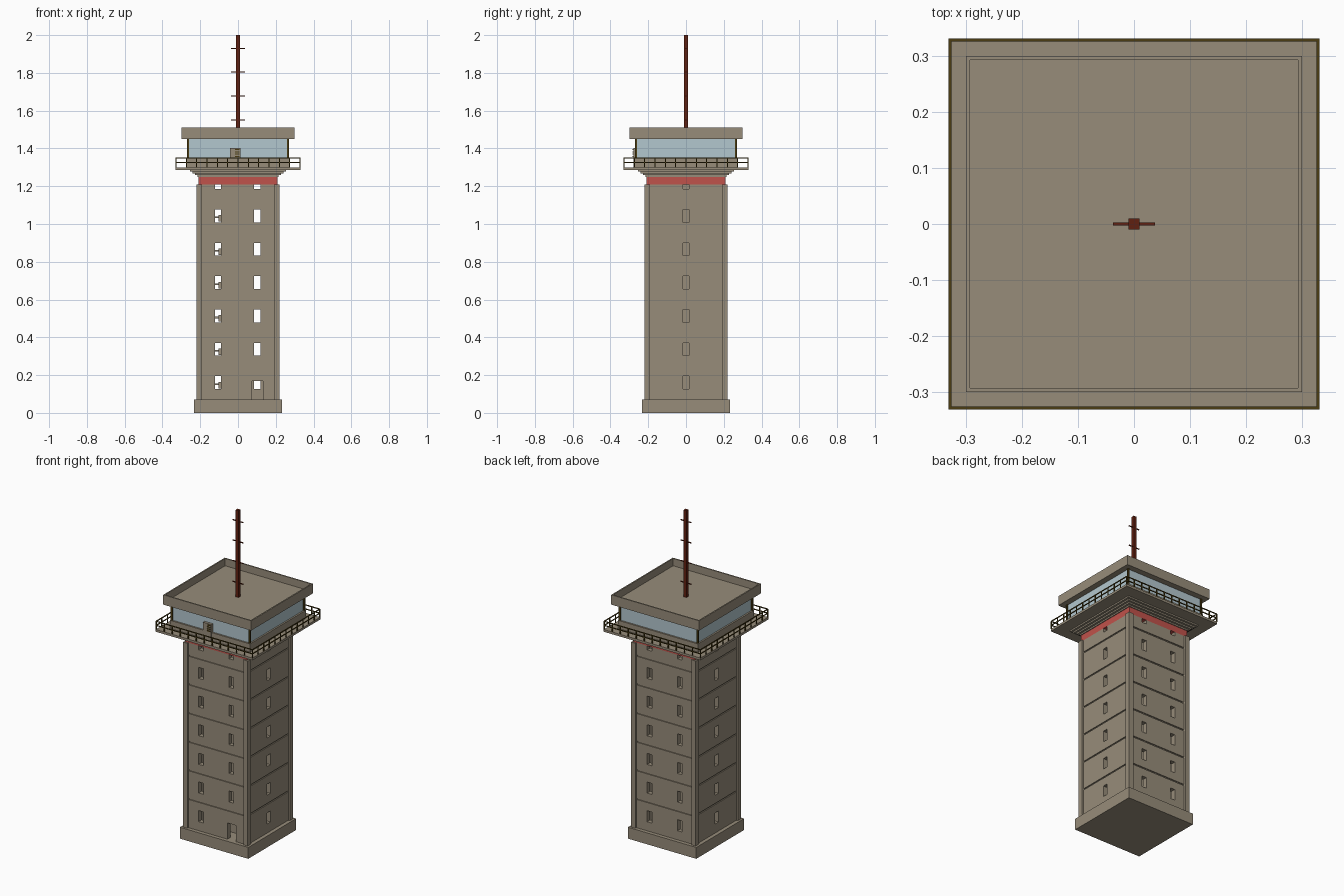
import bpy, bmesh
from mathutils import Matrix, Vector

if "Cube" in bpy.data.objects:
    bpy.data.objects.remove(bpy.data.objects["Cube"], do_unlink=True)


def material(name, rgb):
    m = bpy.data.materials.new(name)
    m.use_nodes = True
    m.diffuse_color = (*rgb, 1)
    m.node_tree.nodes["Principled BSDF"].inputs["Base Color"].default_value = (*rgb, 1)
    return m


CONCRETE = material("concrete", (0.31, 0.265, 0.195))
RED = material("red_band", (0.53, 0.085, 0.07))
GLASS = material("pale_glass", (0.45, 0.57, 0.62))
METAL = material("dark_bronze", (0.07, 0.045, 0.006))
MAST = material("mast_red", (0.115, 0.014, 0.005))


def boxes(name, spans, mat):
    """One object from boxes, each given as (x0, x1, y0, y1, z0, z1)."""
    bm = bmesh.new()
    for x0, x1, y0, y1, z0, z1 in spans:
        centre = Vector((x0 + x1, y0 + y1, z0 + z1)) / 2
        size = Matrix.Diagonal((x1 - x0, y1 - y0, z1 - z0, 1))
        bmesh.ops.create_cube(bm, size=1, matrix=Matrix.Translation(centre) @ size)
    mesh = bpy.data.meshes.new(name)
    bm.to_mesh(mesh)
    bm.free()
    mesh.materials.append(mat)
    ob = bpy.data.objects.new(name, mesh)
    bpy.context.collection.objects.link(ob)
    return ob


def slab(h, z0, z1):
    return (-h, h, -h, h, z0, z1)


def around(span):
    """Repeat a box on all four sides by quarter turns."""
    x0, x1, y0, y1, z0, z1 = span
    return [span, (-y1, -y0, x0, x1, z0, z1),
            (-x1, -x0, -y1, -y0, z0, z1), (y0, y1, -x1, -x0, z0, z1)]


def cut(ob, cutters):
    """Subtract each cutter and bake the result."""
    for c in cutters:
        c.hide_render = True
        mod = ob.modifiers.new("cut", 'BOOLEAN')
        mod.operation = 'DIFFERENCE'
        mod.solver = 'EXACT'
        mod.object = c
    graph = bpy.context.evaluated_depsgraph_get()
    mesh = bpy.data.meshes.new_from_object(ob.evaluated_get(graph))
    ob.modifiers.clear()
    ob.data = mesh
    for c in cutters:
        bpy.data.objects.remove(c, do_unlink=True)


# Dimensions shared by several parts
STOREY, FIRST = 0.1765, 0.16
BASE, TOP = 0.07, 1.21
WALL, INNER, CORNER = 0.21, 0.18, 0.22
COLUMNS = (-0.105, 0.102)
levels = [FIRST + i * STOREY for i in range(7)]

# Plinth and corner piers
boxes("plinth", [slab(0.233, 0, BASE)], CONCRETE)
boxes("corner_piers", around((0.19, CORNER, 0.19, CORNER, BASE, TOP)), CONCRETE)

# Hollow shaft with window openings, a doorway and storey joints
shaft = boxes("shaft", [slab(WALL, BASE, TOP)], CONCRETE)
hollow = boxes("hollow", [slab(INNER, BASE - 0.02, TOP + 0.02)], CONCRETE)
openings = []
for i, z in enumerate(levels):
    z0, z1 = z - 0.034, z + 0.034
    for x in COLUMNS:
        openings.append((x - 0.016, x + 0.016, 0.15, 0.25, z0, z1))
        if i or x < 0:
            openings.append((x - 0.016, x + 0.016, -0.25, -0.15, z0, z1))
    for s in (-0.2, 0.2):
        openings.append((s - 0.05, s + 0.05, -0.016, 0.016, z0, z1))
openings.append((0.075, 0.133, -0.25, -0.15, BASE - 0.01, 0.17))
joints = []
for z in levels[:-1]:
    z += STOREY / 2
    joints += around((-0.187, 0.187, -0.23, -0.204, z - 0.004, z + 0.004))
cut(shaft, [hollow, boxes("openings", openings, CONCRETE),
            boxes("joints", joints, CONCRETE)])

# Lift core and stair landings inside the shaft
boxes("core", [(-0.075, 0.075, -0.12, 0.12, BASE, TOP)], CONCRETE)
landings = []
for z in levels[:-1]:
    landings.append((-0.104, -0.075, -0.14, 0.14, z - 0.03, z + 0.004))
    landings.append((-0.175, -0.075, 0.06, 0.14, z - 0.012, z - 0.004))
boxes("stair_landings", landings, CONCRETE)

# Red collar and stepped corbel carrying the deck
boxes("red_collar", [slab(WALL, TOP, 1.25)], RED)
boxes("corbel", [slab(0.215 + 0.013 * i, 1.25 + 0.009 * i, 1.259 + 0.009 * i)
                 for i in range(4)], CONCRETE)
boxes("deck", [slab(0.33, 1.286, 1.3)], CONCRETE)

# Deck railing
R, t = 0.328, 0.0025
rails = []
for z in (1.325, 1.35):
    rails += around((-R, R, -R - t, -R + t, z - t, z + t))
for i in range(12):
    x = -R + 2 * R * i / 12
    rails += around((x - t, x + t, -R - t, -R + t, 1.3, 1.35))
boxes("railing", rails, METAL)

# Control cabin
boxes("cabin_wall", [slab(0.273, 1.3, 1.35)], CONCRETE)
boxes("cabin_glazing", [slab(0.263, 1.35, 1.45)], GLASS)
boxes("corner_mullions", around((0.259, 0.27, 0.259, 0.27, 1.35, 1.45)), METAL)

# Cabin door with a slatted panel
boxes("cabin_door", [(-0.043, 0.012, -0.279, -0.262, 1.3, 1.402)], CONCRETE)
boxes("door_slats", [(-0.015, 0.007, -0.282, -0.278, z, z + 0.006)
                     for z in (1.355, 1.367, 1.379, 1.391)], METAL)

# Roof with a raised parapet
boxes("roof", [slab(0.293, 1.45, 1.465)], CONCRETE)
boxes("parapet", around((-0.3, 0.292, -0.3, -0.292, 1.45, 1.51)), CONCRETE)

# Mast with short crossbars
boxes("mast", [slab(0.01, 1.465, 2)], MAST)
boxes("mast_crossbars", [(-0.037, 0.037, -0.0025, 0.0025, z - 0.0025, z + 0.0025)
                         for z in (1.55, 1.678, 1.805, 1.93)], MAST)
